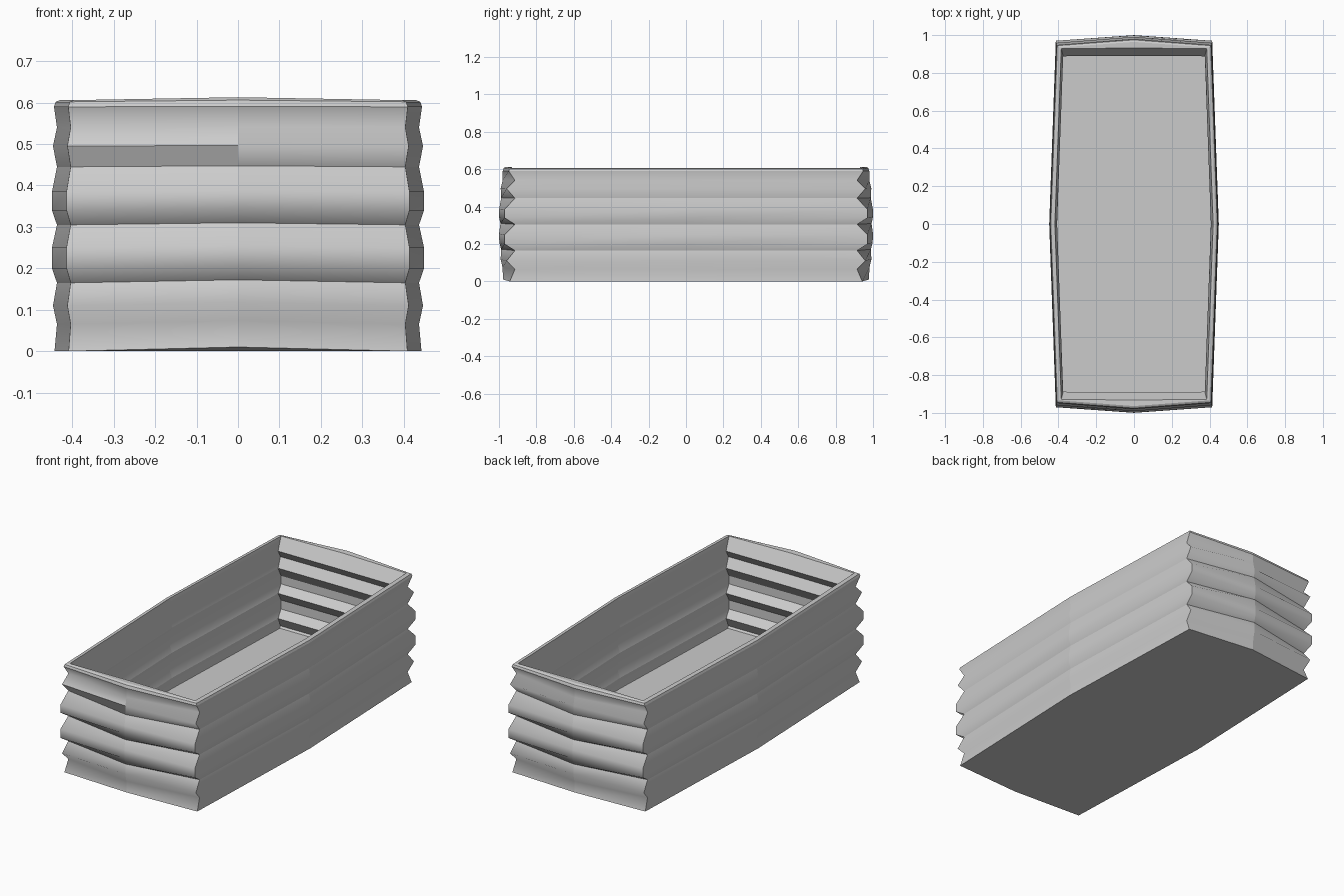
import bpy
from math import radians

cube = bpy.data.objects.get("Cube")
if cube:
    bpy.data.objects.remove(cube, do_unlink=True)

grey = bpy.data.materials.new("plain grey")
grey.use_nodes = True
colour = (0.6, 0.6, 0.6, 1)
grey.diffuse_color = colour
grey.node_tree.nodes["Principled BSDF"].inputs["Base Color"].default_value = colour

# Corrugation profile: height and how far the wall bulges out
PROFILE = [(0, .5), (.065, 0), (.11, .8), (.165, 0), (.2, 1), (.25, 1), (.305, 0),
           (.34, 1), (.385, 1), (.445, 0), (.495, .8), (.54, 0), (.59, .6)]
CREASES = (.165, .305, .445)
FLOOR = .1


def ring(z, side, corner_x, corner_y, end, lift):
    """Eight-sided outline, bowed on every side, with the end middles lifted."""
    return [(-corner_x, -corner_y, z), (0, -end, z + lift), (corner_x, -corner_y, z),
            (side, 0, z), (corner_x, corner_y, z), (0, end, z + lift),
            (-corner_x, corner_y, z), (-side, 0, z)]


def outer(z, t, inset=0, lift=None):
    """Deep folds at the corners that fade into a gentle barrel at the end middles."""
    if lift is None:
        lift = .01 * (1 - z / .6)
    end = 1 - .018 * ((z - .3) / .3) ** 2 - .008 * (1 - t)
    return ring(z, .437 + .012 * t - inset, .404 + .01 * t - inset,
                .915 + .055 * t - inset, end - inset, lift)


def inner(z, t, lift=0):
    """Inside outline with almost straight ends."""
    return ring(z, .407 + .012 * t, .375 + .01 * t, .888 + .04 * t, .89 + .042 * t, lift)


def loft(name, rings, angle, cap=False):
    """Skin a stack of outlines, keeping upright folds and main creases sharp."""
    n = len(rings[0])
    faces = [(k * n + i, k * n + (i + 1) % n, (k + 1) * n + (i + 1) % n, (k + 1) * n + i)
             for k in range(len(rings) - 1) for i in range(n)]
    if cap:
        faces.append(tuple(reversed(range(n))))
    mesh = bpy.data.meshes.new(name)
    mesh.from_pydata([p for r in rings for p in r], [], faces)
    mesh.materials.append(grey)
    obj = bpy.data.objects.new(name, mesh)
    bpy.context.collection.objects.link(obj)
    bpy.ops.object.select_all(action='DESELECT')
    obj.select_set(True)
    bpy.context.view_layer.objects.active = obj
    bpy.ops.object.shade_smooth_by_angle(angle=radians(angle))
    for edge in mesh.edges:
        a, b = (v // n for v in edge.vertices)
        if a != b or rings[a][0][2] in CREASES or (cap and a == 0):
            edge.use_edge_sharp = True
    return obj


# Corrugated outside with a closed base
shell = loft("outer_wall", [outer(z, t) for z, t in PROFILE], 120, cap=True)
# One panel of the front is left flat
shell.data.polygons[9 * 8].use_smooth = False

# Bevelled rim joining the outside to the inside
top_z, top_t = PROFILE[-1]
loft("rim", [outer(top_z, top_t), outer(.602, top_t, .004, lift=.004),
             outer(.606, top_t, .014, lift=.007), inner(.606, 1, lift=.005)], 15)

# Corrugated inside, from the rim down to the floor
levels = [(z, t) for z, t in PROFILE[-2:0:-1] if z > FLOOR]
walls = [inner(.606, 1, lift=.005)] + [inner(z, t) for z, t in levels] + [inner(FLOOR, .6)]
loft("inner_wall", walls, 30)

# Floor
floor_mesh = bpy.data.meshes.new("floor")
outline = walls[-1]
floor_mesh.from_pydata(outline, [], [tuple(range(len(outline)))])
floor_mesh.materials.append(grey)
bpy.context.collection.objects.link(bpy.data.objects.new("floor", floor_mesh))
